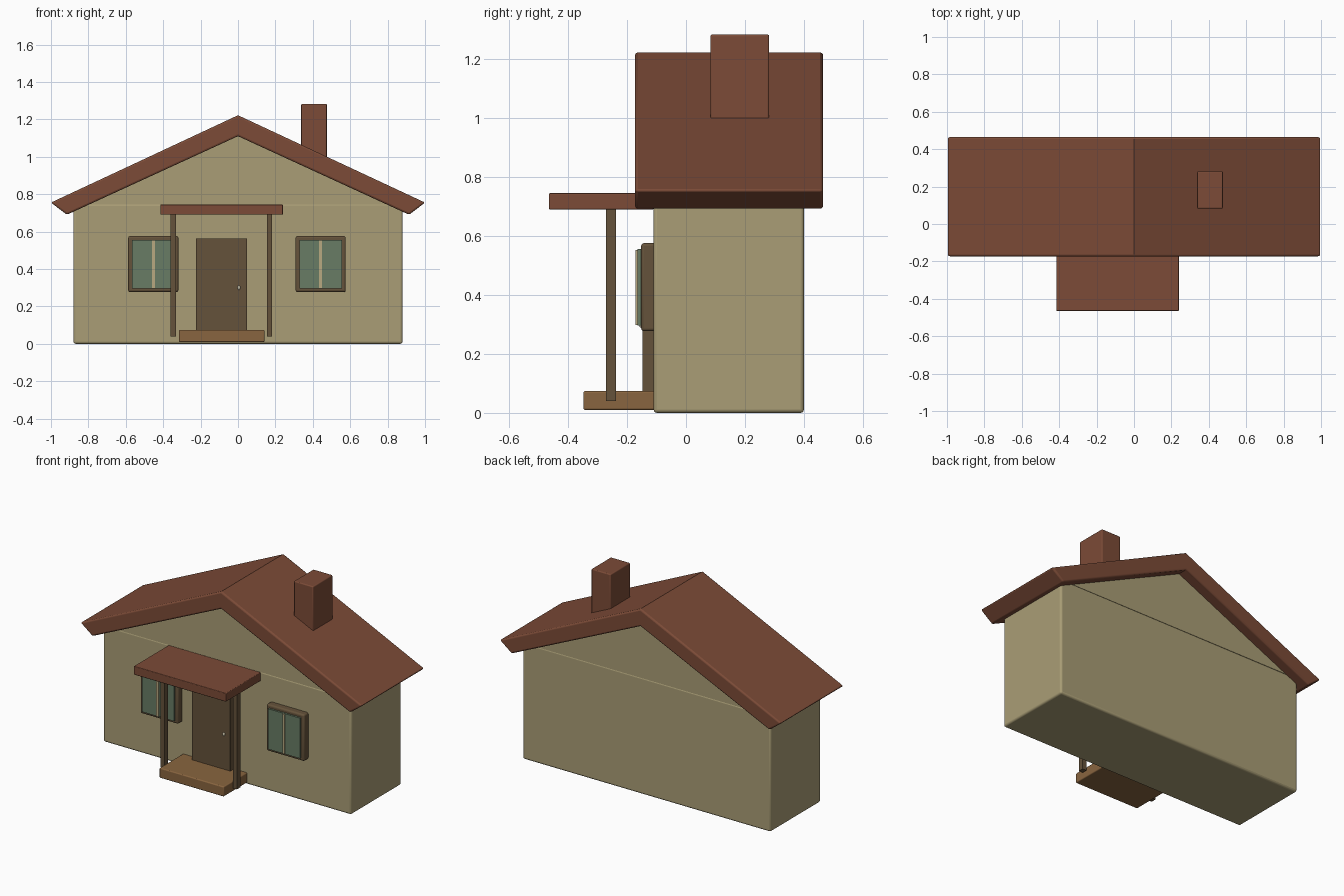
import bpy, bmesh
from mathutils import Vector

if "Cube" in bpy.data.objects:
    bpy.data.objects.remove(bpy.data.objects["Cube"])


def material(name, rgb):
    m = bpy.data.materials.new(name)
    m.diffuse_color = (*rgb, 1)
    m.use_nodes = True
    m.node_tree.nodes["Principled BSDF"].inputs["Base Color"].default_value = m.diffuse_color
    return m


WALL = material("plaster", (0.40, 0.34, 0.18))
ROOF = material("red_tile", (0.20, 0.07, 0.038))
WOOD = material("dark_wood", (0.13, 0.085, 0.043))
STEP = material("light_wood", (0.25, 0.13, 0.05))
GLASS = material("green_glass", (0.14, 0.20, 0.13))
TRIM = material("trim", (0.48, 0.40, 0.22))
METAL = material("metal", (0.6, 0.55, 0.4))


def finish(name, bm, mat, bevel):
    bmesh.ops.recalc_face_normals(bm, faces=bm.faces)
    me = bpy.data.meshes.new(name)
    bm.to_mesh(me)
    bm.free()
    me.materials.append(mat)
    ob = bpy.data.objects.new(name, me)
    bpy.context.collection.objects.link(ob)
    if bevel:
        b = ob.modifiers.new("bevel", 'BEVEL')
        b.width, b.segments = bevel, 3
        b.limit_method, b.angle_limit = 'ANGLE', 0.9
        bpy.context.view_layer.objects.active = ob
        ob.select_set(True)
        bpy.ops.object.shade_smooth_by_angle(angle=0.7)
        ob.select_set(False)
    return ob


def box(name, x, y, z, mat, bevel=0.0):
    bm = bmesh.new()
    bmesh.ops.create_cube(bm, size=1)
    for v in bm.verts:
        v.co = Vector([(a + b) / 2 + c * (b - a) for (a, b), c in zip((x, y, z), v.co)])
    return finish(name, bm, mat, bevel)


def extrude_profile(name, points, y0, y1, mat, bevel=0.0):
    bm = bmesh.new()
    face = bm.faces.new([bm.verts.new((x, y0, z)) for x, z in points])
    new = bmesh.ops.extrude_face_region(bm, geom=[face])["geom"]
    bmesh.ops.translate(bm, vec=(0, y1 - y0, 0),
                        verts=[g for g in new if isinstance(g, bmesh.types.BMVert)])
    return finish(name, bm, mat, bevel)


# House body and gable
box("walls", (-0.88, 0.88), (-0.11, 0.40), (0, 0.75), WALL, 0.012)
extrude_profile("gable", [(-0.88, 0.745), (0.88, 0.745), (0, 1.13)], -0.11, 0.40, WALL)

# Main roof and chimney
extrude_profile("roof", [(-1, 0.755), (-0.915, 0.69), (0, 1.11), (0.915, 0.69),
                         (1, 0.755), (0, 1.222)], -0.173, 0.465, ROOF, 0.01)
box("chimney", (0.338, 0.475), (0.083, 0.282), (0.95, 1.283), ROOF, 0.006)

# Porch
box("porch_roof", (-0.415, 0.24), (-0.465, -0.11), (0.69, 0.745), ROOF, 0.004)
box("porch_step", (-0.315, 0.142), (-0.348, -0.10), (0.01, 0.074), STEP, 0.006)
for side, x in (("left", -0.346), ("right", 0.169)):
    box(f"{side}_post", (x - 0.014, x + 0.014), (-0.272, -0.238), (0.04, 0.70), WOOD)

# Door and knob
box("door", (-0.225, 0.049), (-0.148, -0.10), (0.06, 0.563), WOOD, 0.003)
bm = bmesh.new()
bmesh.ops.create_uvsphere(bm, u_segments=16, v_segments=8, radius=0.01)
bmesh.ops.scale(bm, vec=(0.8, 0.8, 1.2), verts=bm.verts)
bmesh.ops.translate(bm, vec=(0.005, -0.151, 0.3), verts=bm.verts)
for f in bm.faces:
    f.smooth = True
finish("door_knob", bm, METAL, 0)

# Windows
for side, x in (("left", -0.453), ("right", 0.442)):
    box(f"{side}_window_frame", (x - 0.134, x + 0.134), (-0.152, -0.10), (0.277, 0.576), WOOD, 0.01)
    box(f"{side}_window_glass", (x - 0.113, x + 0.113), (-0.164, -0.14), (0.296, 0.555), GLASS)
    box(f"{side}_window_bar", (x - 0.008, x + 0.008), (-0.171, -0.14), (0.298, 0.553), TRIM)
